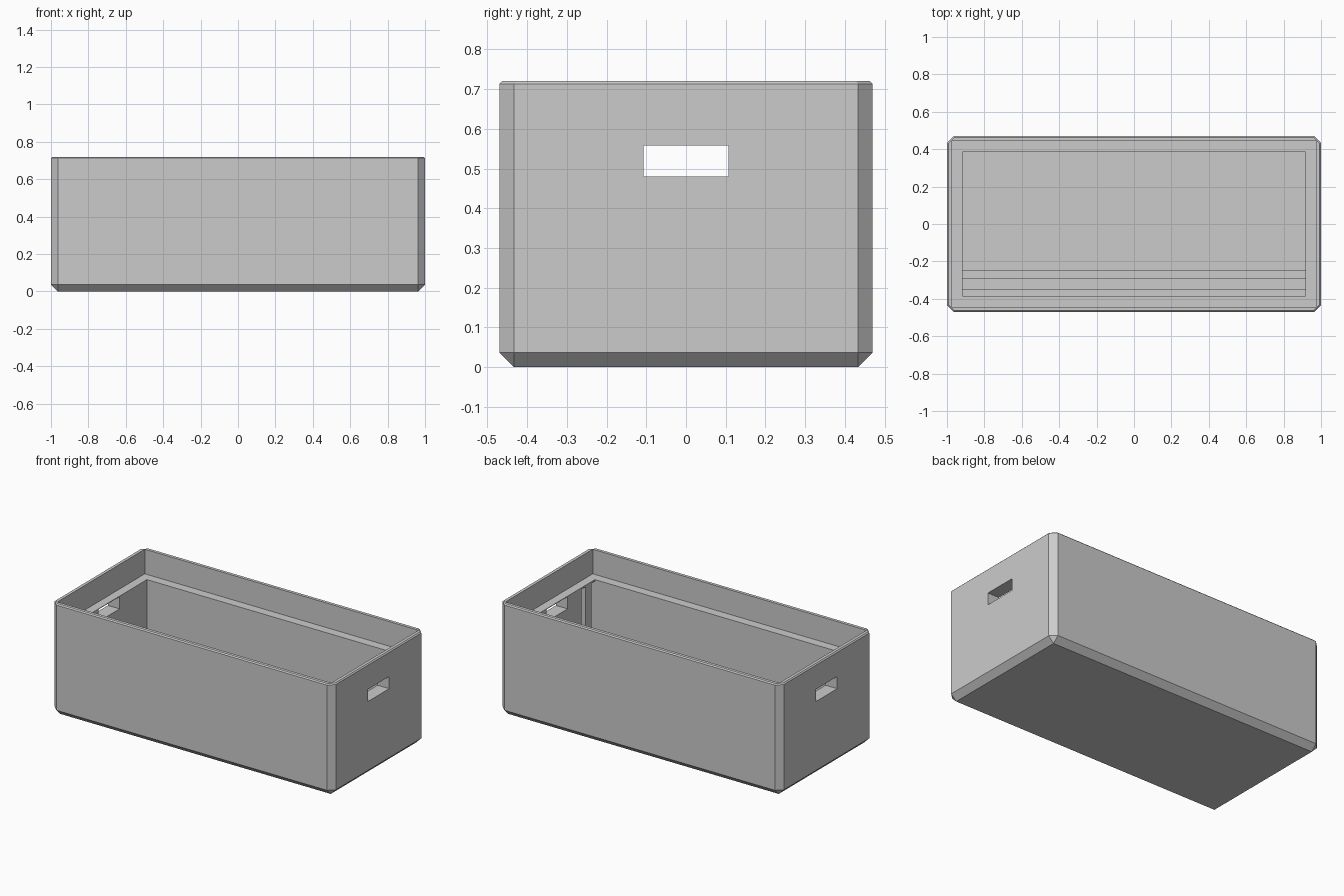
import bpy
import bmesh

default = bpy.data.objects.get("Cube")
if default:
    bpy.data.objects.remove(default, do_unlink=True)

HEIGHT, CHAMFER = 0.72, 0.037
LEDGE_Z, FLOOR_Z = 0.562, 0.08

# Single plain grey
grey = bpy.data.materials.new("light grey")
grey.use_nodes = True
colour = (0.6, 0.6, 0.6, 1)
grey.diffuse_color = colour
grey.node_tree.nodes["Principled BSDF"].inputs["Base Color"].default_value = colour


def box(name, low, high):
    """Axis-aligned box between two corners."""
    bm = bmesh.new()
    bmesh.ops.create_cube(bm, size=1)
    for v in bm.verts:
        v.co = [high[i] if v.co[i] > 0 else low[i] for i in range(3)]
    mesh = bpy.data.meshes.new(name)
    bm.to_mesh(mesh)
    bm.free()
    mesh.materials.append(grey)
    obj = bpy.data.objects.new(name, mesh)
    bpy.context.collection.objects.link(obj)
    return obj


def cut(target, low, high):
    """Subtract a box from the target and discard the cutter."""
    cutter = box("cutter", low, high)
    cutter.hide_render = True
    mod = target.modifiers.new("cut", "BOOLEAN")
    mod.operation, mod.solver, mod.object = "DIFFERENCE", "EXACT", cutter
    graph = bpy.context.evaluated_depsgraph_get()
    mesh = bpy.data.meshes.new_from_object(target.evaluated_get(graph))
    target.modifiers.clear()
    target.data = mesh
    bpy.data.objects.remove(cutter, do_unlink=True)


# Outer shell: wide chamfers on the sides and bottom, a fine one on the rim
crate = box("crate_body", (-1, -0.47, 0), (1, 0.47, HEIGHT))
bm = bmesh.new()
bm.from_mesh(crate.data)
wide = [e for e in bm.edges if min(v.co.z for v in e.verts) < 0.01]
bmesh.ops.bevel(bm, geom=wide, offset=CHAMFER, segments=1, affect="EDGES")
rim = [e for e in bm.edges if min(v.co.z for v in e.verts) > HEIGHT - 0.001]
bmesh.ops.bevel(bm, geom=rim, offset=0.007, segments=1, affect="EDGES")
bmesh.ops.recalc_face_normals(bm, faces=bm.faces)
bm.to_mesh(crate.data)
bm.free()

# Lid recess with its ledge, then the main cavity
cut(crate, (-0.973, -0.443, LEDGE_Z), (0.973, 0.443, 1))
cut(crate, (-0.917, -0.385, FLOOR_Z), (0.917, 0.385, 1))

# Grooves for sliding panels, running in the floor and up both end walls
for y_low, y_high in ((-0.29, -0.25), (-0.385, -0.35)):
    cut(crate, (-0.95, y_low, FLOOR_Z - 0.033), (0.95, y_high, LEDGE_Z - 0.01))

# Hand holes through both ends
for side in (-1, 1):
    xs = sorted((side * 0.85, side * 1.1))
    cut(crate, (xs[0], -0.107, 0.48), (xs[1], 0.107, 0.558))
